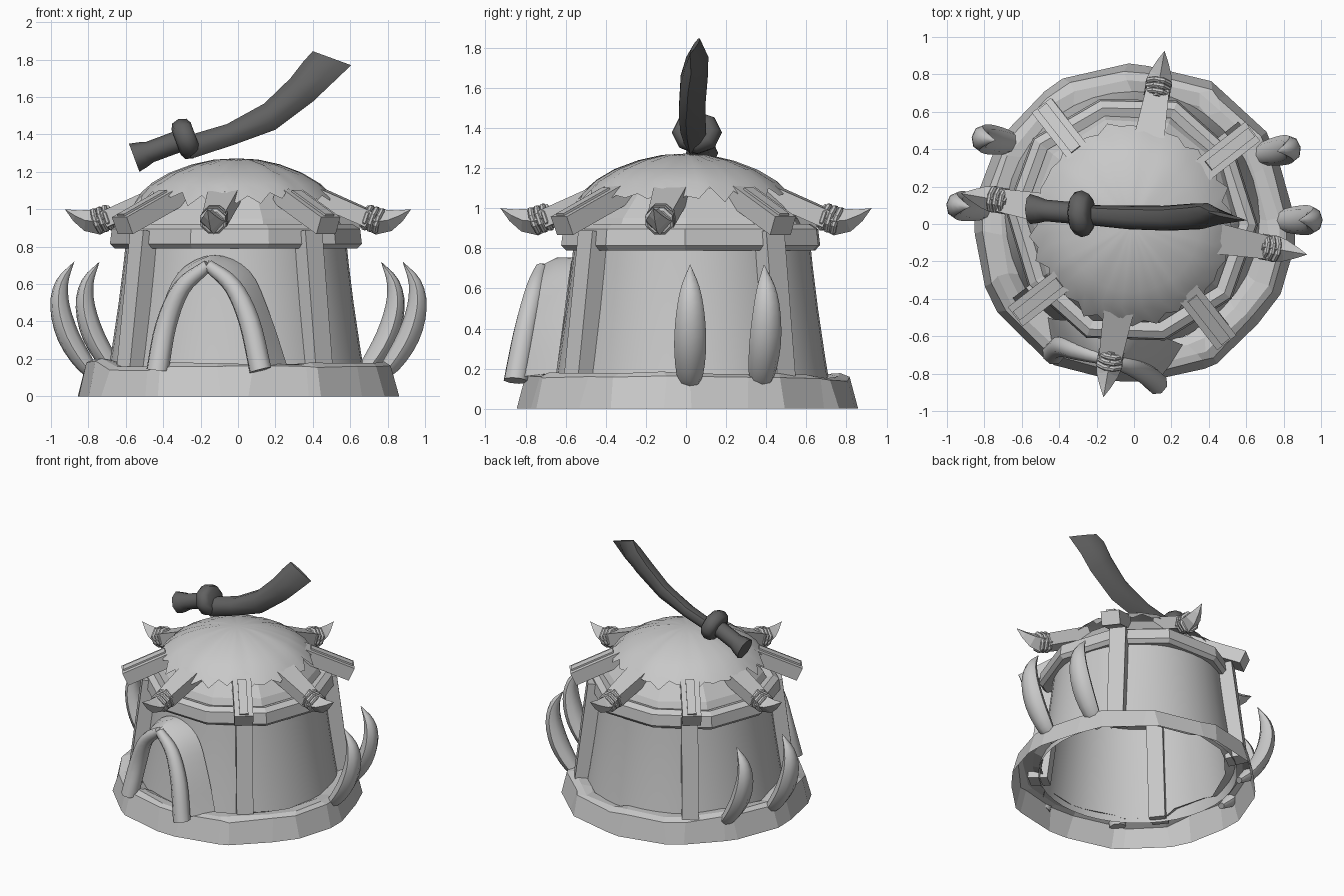
import bpy, bmesh, random
from math import sin, cos, radians, tau, pi
from mathutils import Vector as V

random.seed(4)
cube = bpy.data.objects.get("Cube")
if cube:
    bpy.data.objects.remove(cube)


def material(name, value):
    m = bpy.data.materials.new(name)
    m.use_nodes = True
    col = (value, value, value, 1)
    m.diffuse_color = col
    m.node_tree.nodes["Principled BSDF"].inputs["Base Color"].default_value = col
    return m


GREY = material("light grey", 0.58)
DARK = material("dark grey", 0.12)
MID = V((-0.01, 0.03, 0))


def loft(name, rings, mat=GREY, closed=True, caps=True, smooth=None):
    """Skin a list of equal-length point rings."""
    bm = bmesh.new()
    rows = [[bm.verts.new(p) for p in ring] for ring in rings]
    n = len(rows[0])
    for a, b in zip(rows, rows[1:]):
        for i in range(n if closed else n - 1):
            j = (i + 1) % n
            bm.faces.new((a[i], a[j], b[j], b[i]))
    if caps:
        bm.faces.new(rows[0])
        bm.faces.new(rows[-1])
    bmesh.ops.remove_doubles(bm, verts=bm.verts, dist=0.0005)
    bmesh.ops.recalc_face_normals(bm, faces=bm.faces)
    me = bpy.data.meshes.new(name)
    bm.to_mesh(me)
    bm.free()
    me.materials.append(mat)
    ob = bpy.data.objects.new(name, me)
    bpy.context.collection.objects.link(ob)
    if smooth:
        bpy.ops.object.select_all(action="DESELECT")
        ob.select_set(True)
        bpy.context.view_layer.objects.active = ob
        bpy.ops.object.shade_smooth_by_angle(angle=radians(smooth))
    return ob


def spline(pts, steps=4):
    """Catmull-Rom curve through the points."""
    p = [V(q) for q in pts]
    p = [2 * p[0] - p[1]] + p + [2 * p[-1] - p[-2]]
    out = []
    for a, b, c, d in zip(p, p[1:], p[2:], p[3:]):
        for k in range(steps):
            t = k / steps
            out.append(0.5 * (2 * b + (c - a) * t + (2 * a - 5 * b + 4 * c - d) * t * t
                              + (3 * b - a - 3 * c + d) * t ** 3))
    return out + [p[-2]]


def tube(name, path, radii, side, sides=8, flat=1.0, turn=0.0, mat=GREY, smooth=None):
    """Sweep a regular section along a path; side is the fixed width axis."""
    rings = []
    for i, p in enumerate(path):
        tan = (path[min(i + 1, len(path) - 1)] - path[max(i - 1, 0)]).normalized()
        up = tan.cross(side).normalized()
        r = radii[i]
        rings.append([p + side * r * cos(turn + tau * k / sides)
                      + up * r * flat * sin(turn + tau * k / sides) for k in range(sides)])
    return loft(name, rings, mat, smooth=smooth)


def bar(name, a, b, side, width, height, end=1.0):
    """Rectangular timber between two points, its width scaled by end at b."""
    up = (b - a).normalized().cross(side)
    rings = [[p + side * width * s * u / 2 + up * height * v / 2
              for u, v in ((-1, -1), (1, -1), (1, 1), (-1, 1))] for p, s in ((a, 1), (b, end))]
    return loft(name, rings)


def polar(deg, r, z, centre=V((0, 0, 0))):
    return centre + V((r * cos(radians(deg)), r * sin(radians(deg)), z))


def tangent(deg):
    return V((-sin(radians(deg)), cos(radians(deg)), 0))


def lathe(name, profile, sides, start=0, jitter=0.0, smooth=None):
    wob = [random.uniform(-jitter, jitter) for _ in range(sides)]
    return loft(name, [[polar(start + 360 * k / sides, r + wob[k], z, MID) for k in range(sides)]
                       for r, z in profile], caps=False, smooth=smooth)


# Stone plinth, open underneath: each stone has its own height, with steep joints between
STONES = 12
ang, foot, tops = [], [], []
for k in range(STONES):
    height = 0.16 + random.choice((-0.015, 0, 0, 0.03))
    for a in (3, 24):
        ang.append(30 * k + a + random.uniform(-3, 3))
        foot.append(random.uniform(0.84, 0.87))
        tops.append(height + random.uniform(-0.006, 0.006))
plinth = [[polar(a, f, 0) for a, f in zip(ang, foot)]]
for dr, dz in ((0.035, 0), (0.075, 0.018), (0.14, 0.012), (0.2, -0.02)):
    plinth.append([polar(a + random.uniform(-2, 2), f - dr - random.uniform(0, 0.015),
                         t + dz + random.uniform(-0.006, 0.006))
                   for a, f, t in zip(ang, foot, tops)])
loft("stone_plinth", plinth, caps=False)

# Tapering wall, rim band and the sloped panels above it
lathe("wall", [(0.69, 0.1), (0.665, 0.25), (0.628, 0.5), (0.603, 0.7), (0.585, 0.87)], 40, smooth=40)
lathe("rim_band", [(0.58, 0.795), (0.645, 0.79), (0.67, 0.815), (0.66, 0.895), (0.62, 0.92),
                   (0.57, 0.905), (0.57, 0.86)], 10, -75, 0.018)
lathe("eave_panels", [(0.585, 0.87), (0.545, 0.95), (0.4, 1.1)], 10, -75)

# Thatch dome with a ragged edge
S = 52
edge = [(0.045 if k % 2 else 0) + random.uniform(-0.025, 0.025) for k in range(S)]
dome = []
for r, z, w in ((0, 1.272, 0), (0.12, 1.265, 0.05), (0.24, 1.238, 0.12), (0.36, 1.193, 0.2),
                (0.45, 1.14, 0.25), (0.51, 1.085, 1)):
    dome.append([polar(360 * k / S, r + edge[k] * w * 0.7, z - edge[k] * w, V((-0.01, 0, 0)))
                 for k in range(S)])
loft("thatch_dome", dome, caps=False, smooth=50)

# Wall posts and square rafters on the diagonals
for a in (38, 128, 218, 308):
    t = tangent(a)
    bar("wall_post", polar(a, 0.7, 0.12, MID), polar(a, 0.605, 0.88, MID), t, 0.115, 0.14)
    bar("rafter", polar(a, 0.4, 1.085), polar(a, 0.785, 0.912), t, 0.13, 0.1)
    bar("rafter_cap", polar(a, 0.5, 1.085), polar(a, 0.79, 0.955), t, 0.06, 0.04)

# Horn-tipped rafters with rope binding
for a in (80, 170, 260, 350):
    t = tangent(a)
    bar("horn_rafter", polar(a, 0.4, 1.085), polar(a, 0.72, 0.945), t, 0.17, 0.09, 0.72)
    prof = ((0.68, 0.965, 0.06), (0.76, 0.935, 0.072), (0.82, 0.94, 0.058),
            (0.88, 0.965, 0.032), (0.94, 1.0, 0.0))
    tube("horn_tip", [polar(a, r, z) for r, z, w in prof], [w for r, z, w in prof], t, 4)
    for k in range(3):
        r, z = 0.705 + 0.03 * k, 0.955 - 0.009 * k
        path = [polar(a, r + d, z - d * 0.35) for d in (-0.014, -0.006, 0.006, 0.014)]
        tube("binding", path, [0.062, 0.075, 0.075, 0.062], t, 8, turn=pi / 8)

# Big curved tusks on both flanks: outward angle, sideways offset, distance inward
for a, off, inward in ((1, 0.005, 0), (10, 0.25, 0.06), (174, 0, 0), (172, -0.34, 0.085)):
    pts = [(0.73, 0.085, 0.03), (0.82, 0.17, 0.066), (0.912, 0.32, 0.08),
           (0.957, 0.48, 0.07), (0.945, 0.61, 0.045), (0.88, 0.72, 0.0)]
    curve = spline(pts, 3)
    base = tangent(a) * off
    tube("side_tusk", [polar(a, p.x - inward, p.y, base) for p in curve],
         [max(p.z, 0) for p in curve], tangent(a), 8, 0.75, smooth=45)

# Doorway: two leaning tusks meeting at the top, with a hood back to the wall
left = spline([(-0.43, -0.69, 0.14), (-0.385, -0.655, 0.38), (-0.3, -0.68, 0.58), (-0.16, -0.72, 0.7)])
right = spline([(0.12, -0.85, 0.14), (0.06, -0.8, 0.4), (-0.03, -0.755, 0.59), (-0.16, -0.72, 0.7)])
facing = V((-0.3, -0.95, 0)).normalized()
for name, path in (("door_tusk_right", left), ("door_tusk_left", right)):
    n = len(path) - 1
    tube(name, path, [0.062 - 0.03 * (k / n) ** 2 for k in range(n + 1)], facing, 8, smooth=50)
front = [p + V((0, 0, 0.015)) for p in left + right[-2::-1]]
back = spline([(-0.46, -0.5, 0.14), (-0.42, -0.51, 0.42), (-0.32, -0.52, 0.66), (-0.13, -0.56, 0.755),
               (0.06, -0.58, 0.67), (0.17, -0.61, 0.44), (0.27, -0.65, 0.14)])
middle = [f.lerp(b, 0.5) + V((0, 0, 0.02)) for f, b in zip(front, back)]
loft("door_hood", [front, middle, back], closed=False, caps=False, smooth=50)

# Curved sword on the roof: blade stations as (lower edge, upper edge, y, half thickness)
stations = [((-0.25, 1.27), (-0.28, 1.39), 0.04, 0.05), ((-0.02, 1.345), (-0.06, 1.455), 0.025, 0.062),
            ((0.2, 1.425), (0.14, 1.565), 0.02, 0.066), ((0.4, 1.575), (0.28, 1.7), 0.03, 0.068),
            ((0.5, 1.67), (0.35, 1.79), 0.045, 0.055), ((0.605, 1.77), (0.4, 1.845), 0.04, 0.01)]
blade = []
for lo, up, y, h in stations:
    lo, up = V((lo[0], y - 0.02, lo[1])), V((up[0], y + 0.025, up[1]))
    blade.append([lo.lerp(up, f) + V((0, h * s, 0)) for f, s in
                  ((0, 0), (0.3, 0.75), (0.7, 1), (1, 0.45), (1, -0.45), (0.7, -1), (0.3, -0.75))])
loft("sword_blade", blade, DARK, smooth=60)


def along(d):
    return V((-0.555, 0.08, 1.275)) + V((0.27, -0.025, 0.1)).normalized() * d


Y = V((0, 1, 0))
tube("sword_grip", [along(d) for d in (0, 0.05, 0.09, 0.2, 0.32)],
     [0.08, 0.07, 0.058, 0.058, 0.06], Y, 8, mat=DARK, smooth=50)
tube("sword_guard", [along(d) for d in (0.24, 0.255, 0.295, 0.335, 0.35)],
     [0.08, 0.112, 0.125, 0.11, 0.08], Y, 8, 0.9, mat=DARK, smooth=60)
